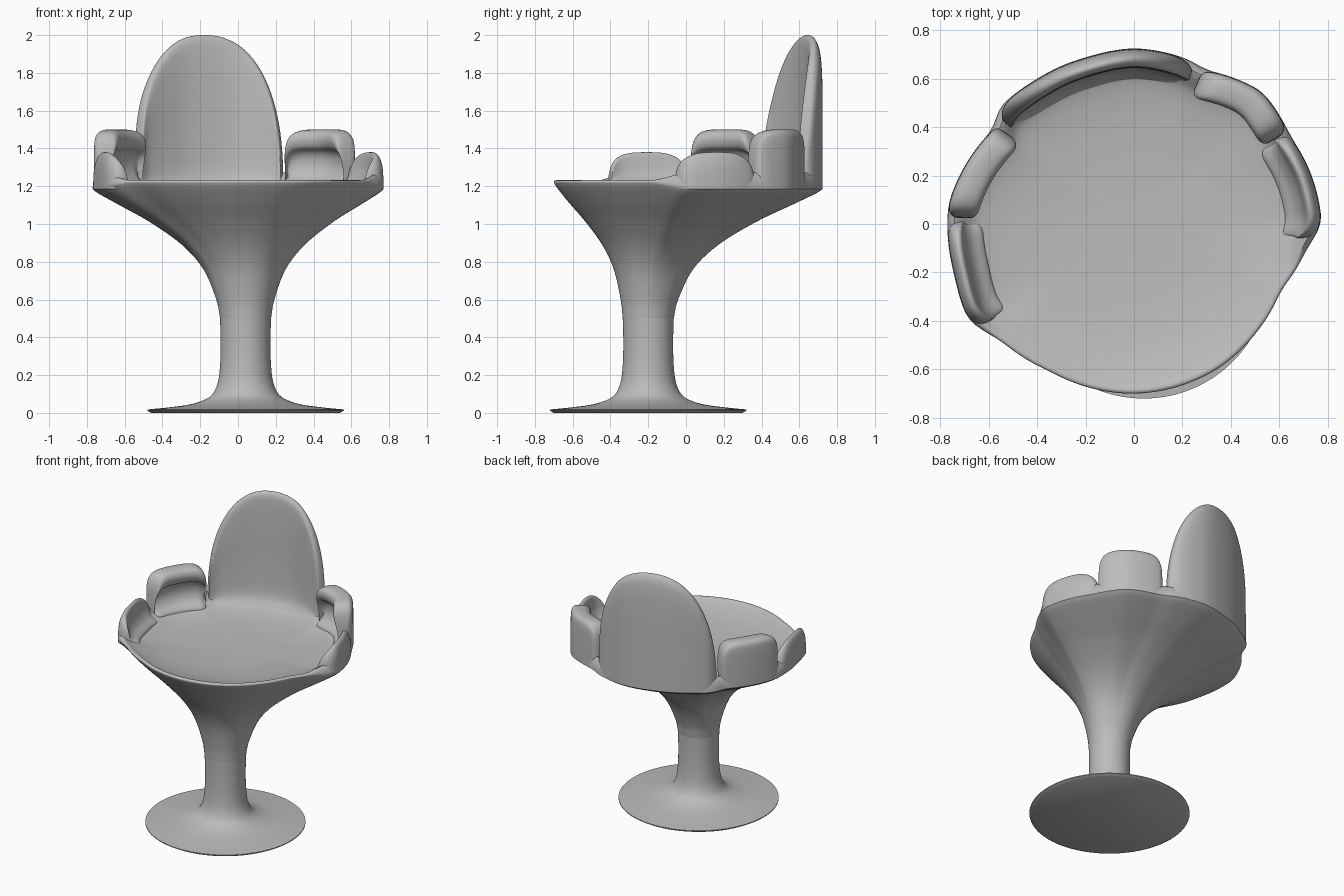
import bpy, bmesh, math
from mathutils import Vector

cube = bpy.data.objects.get("Cube")
if cube:
    bpy.data.objects.remove(cube)

grey = bpy.data.materials.new("plain grey")
grey.use_nodes = True
GREY = (0.5, 0.5, 0.5, 1)
grey.diffuse_color = GREY
grey.node_tree.nodes["Principled BSDF"].inputs["Base Color"].default_value = GREY

STEM = Vector((0.04, -0.2, 0))
STEM_R = 0.135
SIDES = 144

# Seat outline seen from above: (angle in degrees, radius)
OUTLINE = [(0, .775), (15, .76), (29, .74), (46, .76), (65, .70), (72, .715), (90, .725),
           (105, .715), (125, .72), (139, .735), (146, .70), (160, .735), (174, .77),
           (196, .77), (210, .79), (221, .73), (240, .70), (270, .70), (300, .69),
           (318, .675), (336, .665), (352, .72), (360, .775)]


def linear(a):
    a %= 360
    for (a0, r0), (a1, r1) in zip(OUTLINE, OUTLINE[1:]):
        if a <= a1:
            return r0 + (r1 - r0) * (a - a0) / (a1 - a0)


def radius(a):
    return sum(linear(a + 1.5 * k) for k in range(-2, 3)) / 5


def direction(a):
    return Vector((math.cos(math.radians(a)), math.sin(math.radians(a)), 0))


def frontness(a):
    # 1 along the open front edge, 0 along the walled back
    d = abs((a - 282 + 180) % 360 - 180)
    t = min(max((80 - d) / 18, 0), 1)
    return t * t * (3 - 2 * t)


def spline(pts, n=5):
    # Catmull-Rom curve through all points
    p = [Vector(q) for q in pts]
    p = [2 * p[0] - p[1]] + p + [2 * p[-1] - p[-2]]
    out = []
    for a, b, c, d in zip(p, p[1:], p[2:], p[3:]):
        for i in range(n):
            t = i / n
            out.append(0.5 * (2 * b + (c - a) * t + (2 * a - 5 * b + 4 * c - d) * t * t
                              + (3 * b - a - 3 * c + d) * t ** 3))
    return out + [p[-2]]


def loft(name, rings, sharp=50):
    # Skin a list of closed rings and cap both ends
    bm = bmesh.new()
    rows = [[bm.verts.new(v) for v in ring] for ring in rings]
    n = len(rows[0])
    for lo, hi in zip(rows, rows[1:]):
        for i in range(n):
            j = (i + 1) % n
            bm.faces.new((lo[i], lo[j], hi[j], hi[i]))
    bm.faces.new(rows[0][::-1])
    bm.faces.new(rows[-1])
    bmesh.ops.remove_doubles(bm, verts=bm.verts, dist=0.0003)
    bmesh.ops.recalc_face_normals(bm, faces=bm.faces)
    mesh = bpy.data.meshes.new(name)
    bm.to_mesh(mesh)
    bm.free()
    mesh.materials.append(grey)
    ob = bpy.data.objects.new(name, mesh)
    bpy.context.collection.objects.link(ob)
    bpy.ops.object.select_all(action='DESELECT')
    ob.select_set(True)
    bpy.context.view_layer.objects.active = ob
    bpy.ops.object.shade_smooth_by_angle(angle=math.radians(sharp))
    return ob


ANGLES = [360 * i / SIDES for i in range(SIDES)]

# Foot disc and stem
foot = [(.5, 0), (.52, .012)] + [tuple(v) for v in spline(
    [(.52, .018), (.4, .03), (.28, .048), (.19, .085), (.15, .15), (.135, .25),
     (.132, .38), (STEM_R, .5)])]
loft("foot_and_stem", [[STEM + direction(a) * r + Vector((0, 0, z)) for a in ANGLES]
                       for r, z in foot])


# Flared bowl: rings run from the stem to the rim, then over it into the dished seat
def flare_ring(f, z):
    ring = []
    for a in ANGLES:
        p = (STEM + direction(a) * STEM_R).lerp(direction(a) * radius(a), f)
        p.z = z + 0.035 * frontness(a) * f ** 3
        ring.append(p)
    return ring


def rim_ring(inset, back_z, front_z, scale=1.0):
    ring = []
    for a in ANGLES:
        w = frontness(a)
        p = direction(a) * (radius(a) - inset * (1 - 0.5 * w)) * scale
        p.z = back_z + (front_z - back_z) * w
        ring.append(p)
    return ring


flare = spline([(0, .5), (.03, .6), (.13, .76), (.3, .89), (.55, 1.01), (.79, 1.1), (.95, 1.16), (1, 1.185)])
rings = [flare_ring(f, z) for f, z in flare]
rings += [rim_ring(*r) for r in [(.002, 1.21, 1.225), (.012, 1.255, 1.231), (.03, 1.272, 1.232),
                                 (.05, 1.262, 1.229), (.07, 1.24, 1.222)]]
dish = spline([(1, 1.24, 1.222), (.92, 1.2, 1.205), (.75, 1.175, 1.18), (.5, 1.16, 1.162),
               (.25, 1.155, 1.155), (.03, 1.153, 1.153)], 4)
rings += [rim_ring(.07, b, f, s) for s, b, f in dish[1:]]
loft("seat_bowl", rings)


def panel(name, start, end, top, power, section, base=1.185, columns=48):
    # Upright shell following the rim; section is (inward depth, height fraction)
    curve = spline(section, 4)
    middle = max(d for d, h in section) / 2
    rows = []
    for i in range(columns + 1):
        u = math.sin(math.pi * (i / columns - 0.5))
        a = start + (end - start) * (u + 1) / 2
        height = (top - base) * max(1 - abs(u) ** power, 0) ** (1 / power)
        thin = 0.35 + 0.65 * math.sqrt(max(1 - abs(u) ** 10, 0))
        row = []
        for d, h in curve:
            p = direction(a) * (radius(a) - middle - (d - middle) * thin)
            p.z = base + height * h
            row.append(p)
        rows.append(row)
    loft(name, rows, 60)


# Tall arched backrest
panel("backrest", 69, 142, 2.0, 2.3,
      [(0, 0), (0, .4), (.002, .75), (.012, .92), (.03, .985), (.05, 1), (.068, .975),
       (.076, .9), (.08, .7), (.082, .35), (.09, .12), (.12, .03), (.14, 0)])

# Armrests with an overhanging pad
PAD = [(0, 0), (0, .5), (.003, .85), (.015, .96), (.04, 1), (.09, .99), (.12, .94), (.13, .83),
       (.115, .7), (.08, .63), (.06, .52), (.058, .35), (.08, .2), (.12, .1), (.13, 0)]
for name, start, end in [("left_armrest", 31, 66), ("right_armrest", 144.5, 178)]:
    panel(name, start, end, 1.5, 5, PAD)

# Low side lobes in front of the armrests
LOBE = [(0, 0), (.002, .4), (.008, .7), (.022, .92), (.04, 1), (.056, .94), (.064, .75),
        (.075, .5), (.1, .28), (.14, .12), (.15, 0)]
for name, start, end in [("left_side_lobe", -5, 31), ("right_side_lobe", 179, 214)]:
    panel(name, start, end, 1.38, 3, LOBE)
